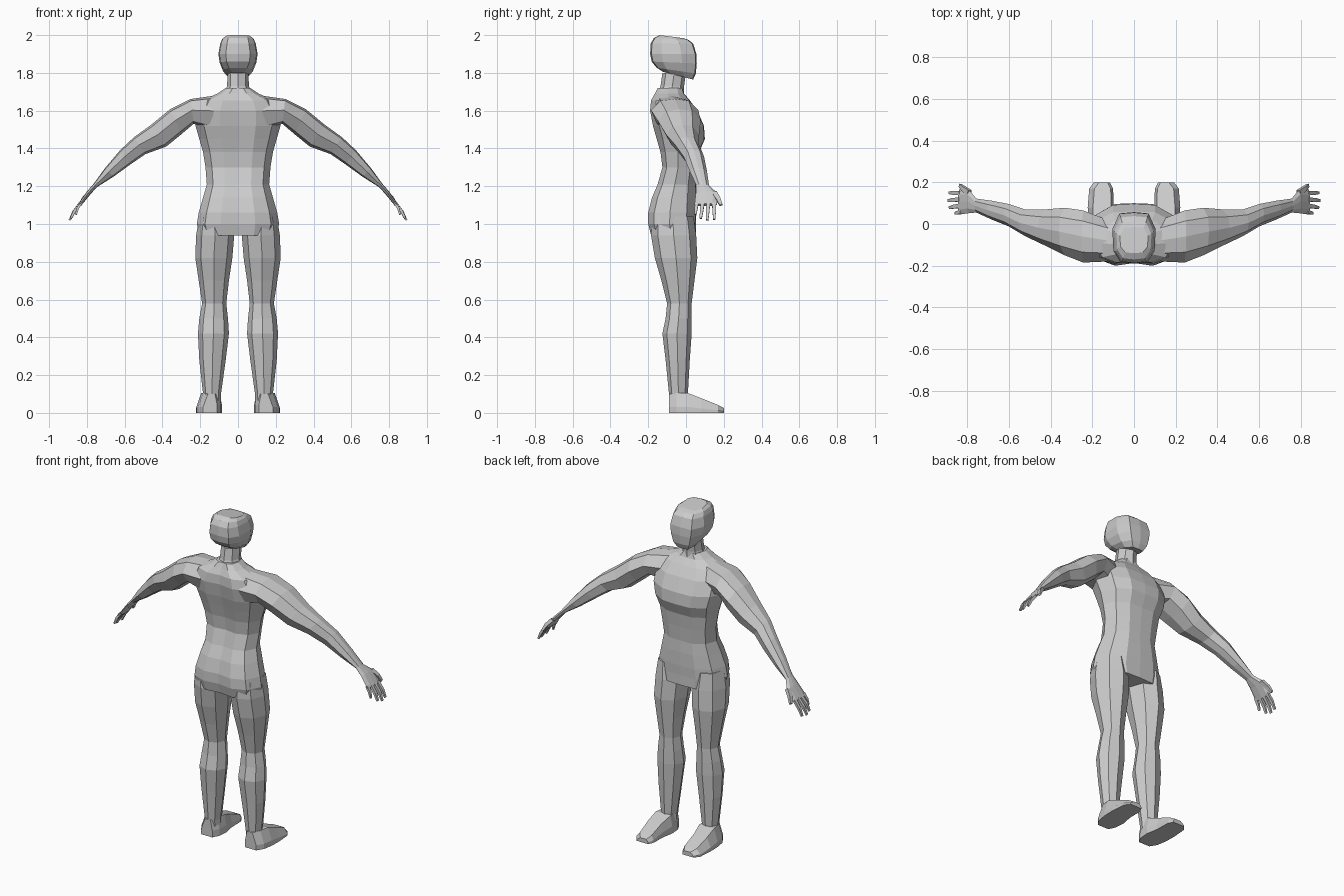
import bpy, bmesh
from mathutils import Vector

# Half cross-sections (u across, v back to front); mirrored into full rings
TORSO = [(0, -.9), (.42, -1), (.8, -.75), (1, -.1), (.84, .6), (.45, .97), (0, 1)]
HEAD = [(0, -1), (.62, -.94), (.95, -.5), (1, .35), (.68, .95), (0, 1)]
LIMB = [(0, -1), (.6, -.85), (1, -.1), (.7, .8), (0, 1)]
ROUND = [(0, -1), (.7, -.7), (1, 0), (.7, .7), (0, 1)]


def full(half):
    return half + [(-u, v) for u, v in reversed(half[1:-1])]


def loft(name, rings, mirror=False):
    """Skin a list of equal rings and cap both ends."""
    bm = bmesh.new()
    for s in ((1, -1) if mirror else (1,)):
        vs = [[bm.verts.new((p[0] * s, p[1], p[2])) for p in r] for r in rings]
        for a, b in zip(vs, vs[1:]):
            for i in range(len(a)):
                j = (i + 1) % len(a)
                bm.faces.new((a[i], a[j], b[j], b[i]))
        bm.faces.new(vs[0])
        bm.faces.new(vs[-1])
    bmesh.ops.recalc_face_normals(bm, faces=bm.faces)
    me = bpy.data.meshes.new(name)
    bm.to_mesh(me)
    bm.free()
    ob = bpy.data.objects.new(name, me)
    bpy.context.collection.objects.link(ob)


def level(shape, z, x0, x1, y0, y1, tilt=0):
    """Horizontal ring spanning x0..x1 and y0..y1, tilted down to the front."""
    cx, w, cy, d = (x0 + x1) / 2, (x1 - x0) / 2, (y0 + y1) / 2, (y1 - y0) / 2
    return [(cx + u * w, cy + v * d, z - tilt * v) for u, v in full(shape)]


# Torso: crotch to base of neck (z, half width, back y, front y)
torso = [(.94, .20, -.185, .052), (1.0, .218, -.20, .052), (1.06, .208, -.20, .055),
         (1.14, .185, -.18, .055), (1.21, .165, -.15, .052), (1.30, .172, -.125, .06),
         (1.38, .185, -.135, .07), (1.45, .205, -.155, .10), (1.52, .225, -.175, .095),
         (1.60, .225, -.19, .06), (1.655, .19, -.185, .02), (1.69, .11, -.165, -.01),
         (1.72, .065, -.15, -.02)]
loft("torso", [level(TORSO, z, -w, w, a, b) for z, w, a, b in torso])

# Neck
neck = [(1.68, .075, -.155, -.01), (1.73, .058, -.135, -.01), (1.80, .055, -.125, .0)]
loft("neck", [level(ROUND, z, -w, w, a, b) for z, w, a, b in neck])

# Head: jaw to crown, last value is the tilt
head = [(1.785, .052, -.12, .038, .02), (1.812, .078, -.155, .052, .015),
        (1.855, .097, -.182, .057, .005), (1.90, .104, -.19, .055, 0),
        (1.955, .094, -.187, .038, 0), (1.98, .084, -.17, .012, .005),
        (1.992, .068, -.14, -.015, .008)]
loft("head", [level(HEAD, z, -w, w, a, b, t) for z, w, a, b, t in head])

# Legs: hip to ankle (z, inner x, outer x, back y, front y)
legs = [(1.04, .05, .205, -.18, .04), (.94, .02, .222, -.185, .054), (.82, .03, .226, -.165, .06),
        (.70, .048, .208, -.13, .045), (.58, .062, .190, -.10, .03), (.50, .053, .205, -.108, .03),
        (.42, .048, .212, -.125, .03), (.28, .065, .205, -.108, .02), (.10, .09, .185, -.09, .01),
        (.05, .09, .19, -.088, .02)]
loft("legs", [level(ROUND, z, *r) for z, *r in legs], True)

# Feet: heel to toe (y, inner x, outer x, top height)
feet = [(-.09, .11, .185, .10), (-.05, .09, .21, .105), (.01, .085, .22, .105),
        (.08, .098, .222, .078), (.17, .10, .215, .042), (.20, .115, .192, .026)]
loft("feet", [[(a, y, 0), (b, y, 0), (b, y, h * .3), (b - .025, y, h), (a + .012, y, h),
               (a, y, h * .4)] for y, a, b, h in feet], True)

# Arms and palms: shoulder to knuckles (top x, z, bottom x, z, back y, front y)
arms = [(.12, 1.68, .14, 1.50, -.18, .02), (.25, 1.662, .235, 1.53, -.185, .065),
        (.36, 1.607, .30, 1.475, -.15, .078), (.46, 1.525, .38, 1.41, -.105, .07),
        (.55, 1.46, .49, 1.37, -.058, .07), (.625, 1.39, .57, 1.315, -.012, .096),
        (.705, 1.295, .66, 1.25, .022, .112), (.765, 1.212, .747, 1.195, .055, .122),
        (.80, 1.172, .783, 1.155, .052, .165), (.845, 1.108, .832, 1.095, .045, .165)]


def arm_ring(tx, tz, bx, bz, y0, y1):
    c, h = Vector(((tx + bx) / 2, (y0 + y1) / 2, (tz + bz) / 2)), Vector(((bx - tx) / 2, 0, (bz - tz) / 2))
    return [c + h * v + Vector((0, u * (y1 - y0) / 2, 0)) for u, v in full(LIMB)]


loft("arms", [arm_ring(*r) for r in arms], True)


def digit(name, base, tip, r):
    """Tapering four-sided finger with a knuckle."""
    base, tip = Vector(base), Vector(tip)
    d = (tip - base).normalized()
    a = d.cross(Vector((.8, 0, .6))).normalized()
    b = d.cross(a)
    mid = base.lerp(tip, .55) + Vector((.004, 0, .004))
    loft(name, [[c + (a * i + b * j * .8) * k for i, j in ((1, 1), (-1, 1), (-1, -1), (1, -1))]
                for c, k in ((base, r), (mid, r * .9), (tip, r * .6))], True)


# Fingers and thumbs
digit("little_fingers", (.828, .058, 1.115), (.858, .05, 1.05), .009)
digit("ring_fingers", (.833, .088, 1.11), (.885, .078, 1.03), .010)
digit("middle_fingers", (.835, .118, 1.11), (.892, .112, 1.02), .010)
digit("index_fingers", (.833, .148, 1.11), (.886, .15, 1.025), .010)
digit("thumbs", (.79, .15, 1.165), (.835, .186, 1.10), .013)
